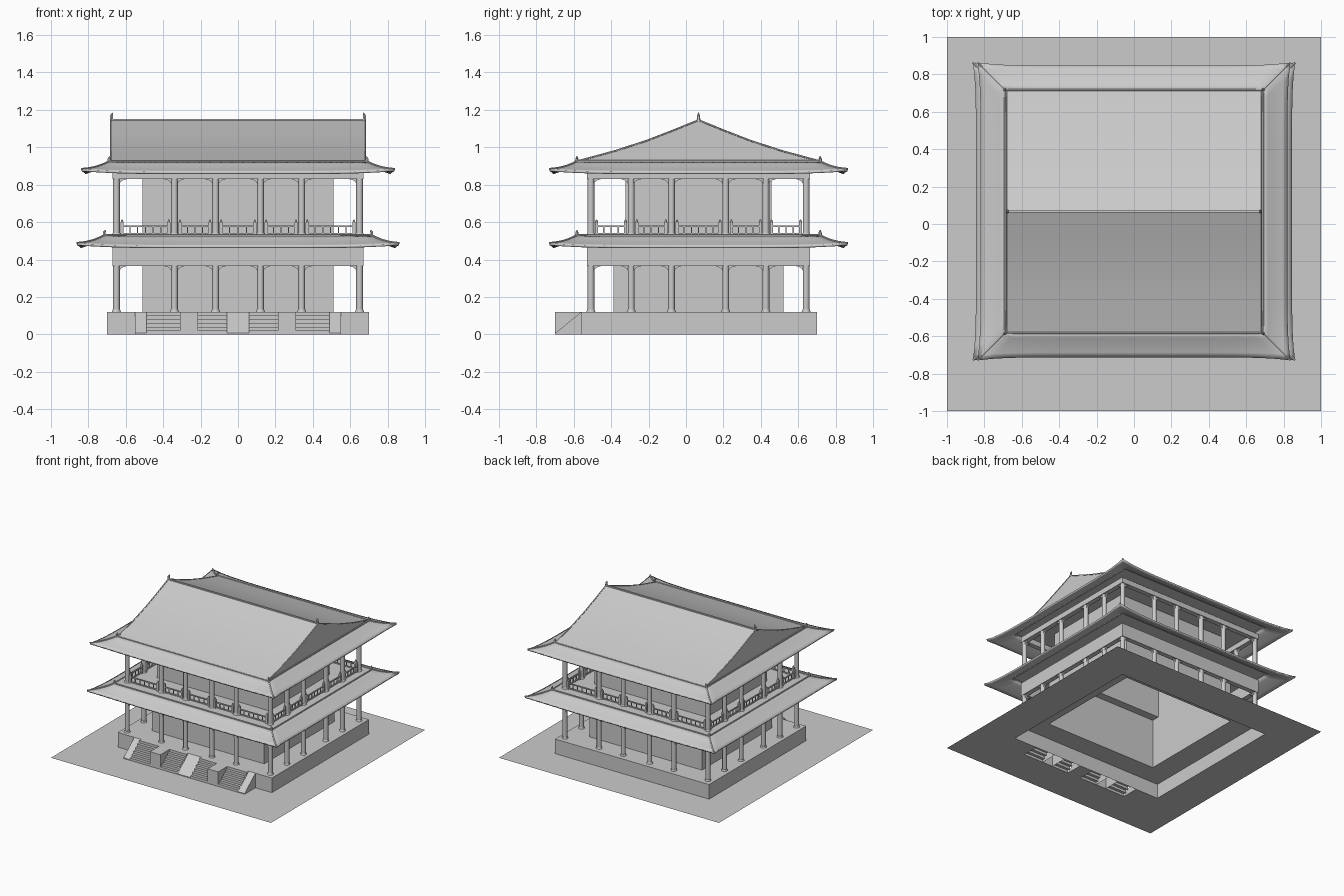
import bpy, bmesh, math
from mathutils import Matrix, Vector

if "Cube" in bpy.data.objects:
    bpy.data.objects.remove(bpy.data.objects["Cube"])

CY = 0.067                                   # building centre in y
COL_X = [-0.65, -0.34, -0.12, 0.12, 0.34, 0.65]
COL_Y = [CY + d for d in (-0.575, -0.36, -0.145, 0.145, 0.36, 0.575)]


def finish(name, bm, smooth=False):
    bmesh.ops.recalc_face_normals(bm, faces=bm.faces)
    me = bpy.data.meshes.new(name)
    bm.to_mesh(me)
    bm.free()
    ob = bpy.data.objects.new(name, me)
    bpy.context.collection.objects.link(ob)
    if smooth:
        bpy.context.view_layer.objects.active = ob
        ob.select_set(True)
        bpy.ops.object.shade_smooth_by_angle(angle=math.radians(35))
        ob.select_set(False)
    return ob


def face(bm, pts):
    return bm.faces.new([bm.verts.new(p) for p in pts])


def prism(bm, pts, vec):
    f = face(bm, pts)
    ext = bmesh.ops.extrude_face_region(bm, geom=[f], use_keep_orig=True)
    bmesh.ops.translate(bm, vec=vec, verts=[v for v in ext['geom'] if isinstance(v, bmesh.types.BMVert)])


def box(bm, x0, x1, y0, y1, z0, z1, skip=()):
    v = [bm.verts.new((x, y, z)) for z in (z0, z1) for y in (y0, y1) for x in (x0, x1)]
    quads = dict(bottom=(0, 2, 3, 1), top=(4, 5, 7, 6), front=(0, 1, 5, 4),
                 back=(2, 6, 7, 3), left=(0, 4, 6, 2), right=(1, 3, 7, 5))
    for k, q in quads.items():
        if k not in skip:
            bm.faces.new([v[i] for i in q])


def ring(bm, outer, inner, z):
    (a, b, c, d), (e, f, g, h) = outer, inner     # x0, x1, y0, y1
    o = [(a, c), (b, c), (b, d), (a, d)]
    i = [(e, g), (f, g), (f, h), (e, h)]
    for k in range(4):
        n = (k + 1) % 4
        face(bm, [(*p, z) for p in (o[k], o[n], i[n], i[k])])


def tube(bm, p, q, r1, r2=None, seg=12):
    p, q = Vector(p), Vector(q)
    d = q - p
    m = Matrix.Translation((p + q) / 2) @ d.to_track_quat('Z', 'Y').to_matrix().to_4x4()
    bmesh.ops.create_cone(bm, cap_ends=True, segments=seg, radius1=r1,
                          radius2=r1 if r2 is None else r2, depth=d.length, matrix=m)


# ground sheet, open under the platform and the stairs
bm = bmesh.new()
for x0, x1, y0, y1 in [(-1, 1, 0.7, 1), (-1, 1, -1, -0.7), (-1, -0.7, -0.7, 0.7), (0.7, 1, -0.7, 0.7),
                       (-0.7, -0.55, -0.7, -0.56), (0.55, 0.7, -0.7, -0.56)]:
    face(bm, [(x0, y0, 0), (x1, y0, 0), (x1, y1, 0), (x0, y1, 0)])
finish("ground_sheet", bm)

# platform, hollow, with opening under the hall
HALL1 = (-0.51, 0.51, CY - 0.455, CY + 0.455)
HALL2 = (-0.51, 0.51, CY - 0.39, CY + 0.39)
bm = bmesh.new()
box(bm, -0.7, 0.7, -0.56, 0.7, 0, 0.12, skip=("top", "bottom"))
ring(bm, (-0.7, 0.7, -0.56, 0.7), HALL1, 0.12)
finish("platform", bm)

# front stairs with sloped cheeks and square blocks between
bm = bmesh.new()
N = 6
for x0, x1 in [(-0.49, -0.31), (-0.215, -0.06), (0.06, 0.215), (0.31, 0.49)]:
    for i in range(N):
        y, z = -0.7 + 0.14 * i / N, 0.12 * i / N
        y2, z2 = y + 0.14 / N, z + 0.12 / N
        face(bm, [(x0, y, z), (x1, y, z), (x1, y, z2), (x0, y, z2)])
        face(bm, [(x0, y, z2), (x1, y, z2), (x1, y2, z2), (x0, y2, z2)])
finish("stair_steps", bm)
bm = bmesh.new()
for x0, x1 in [(-0.55, -0.49), (-0.06, 0.06), (0.49, 0.55)]:
    prism(bm, [(x0, -0.7, 0), (x0, -0.56, 0), (x0, -0.56, 0.12), (x0, -0.7, 0.006)], (x1 - x0, 0, 0))
finish("stair_ramps", bm)
bm = bmesh.new()
for x0 in (-0.31, 0.215):
    box(bm, x0, x0 + 0.095, -0.7, -0.56, 0, 0.12, skip=("bottom",))
finish("stair_blocks", bm)

# hall walls on both storeys
for name, h, z0, z1 in (("lower_hall", HALL1, 0.12, 0.53), ("upper_hall", HALL2, 0.53, 0.9)):
    bm = bmesh.new()
    box(bm, *h, z0, z1, skip=("top", "bottom"))
    finish(name, bm)

# upper floor and upper veranda ceiling
for name, hx, hy, z in (("upper_floor", 0.715, 0.65, 0.53), ("upper_ceiling", 0.67, 0.597, 0.872)):
    bm = bmesh.new()
    ring(bm, (-hx, hx, CY - hy, CY + hy), HALL2, z)
    finish(name, bm)

# column perimeter
EX, EY = COL_X[-1], COL_Y[-1] - CY
COLS = [(x, CY + s * EY) for x in COL_X for s in (-1, 1)]
COLS += [(s * EX, y) for y in COL_Y[1:-1] for s in (-1, 1)]
# bays as start, end points between neighbouring columns
BAYS = [((a, CY + s * EY), (b, CY + s * EY)) for a, b in zip(COL_X, COL_X[1:]) for s in (-1, 1)]
BAYS += [((s * EX, a), (s * EX, b)) for a, b in zip(COL_Y, COL_Y[1:]) for s in (-1, 1)]


def storey(tag, z0, zb, z1):
    bm = bmesh.new()
    for x, y in COLS:
        tube(bm, (x, y, z0), (x, y, z1 - 0.01), 0.018)
        tube(bm, (x, y, z0), (x, y, z0 + 0.012), 0.024, 0.02)
    finish(tag + "_columns", bm, True)
    bm = bmesh.new()
    t = 0.02
    for s in (-1, 1):
        y, x = CY + s * EY, s * EX
        box(bm, -EX - t, EX + t, y - t, y + t, zb, z1)
        box(bm, x - t, x + t, CY - EY + t, CY + EY - t, zb, z1)
    finish(tag + "_beams", bm)
    # curved corner brackets under the beams
    bm = bmesh.new()
    for a, b in BAYS:
        for p, q in ((a, b), (b, a)):
            p, q = Vector((*p, 0)), Vector((*q, 0))
            d = (q - p).normalized()
            n = Vector((-d.y, d.x, 0)) * 0.008
            prof = [(0.015, 0), (0.055, 0), (0.035, -0.006), (0.023, -0.014), (0.015, -0.03)]
            prism(bm, [p + d * u + Vector((0, 0, zb + w)) - n for u, w in prof], n * 2)
    finish(tag + "_brackets", bm)


storey("lower", 0.12, 0.365, 0.475)
storey("upper", 0.53, 0.83, 0.875)

# balcony railing
bm = bmesh.new()
for a, b in BAYS:
    a, b = Vector((*a, 0)), Vector((*b, 0))
    d = (b - a).normalized()
    a, b = a + d * 0.03, b - d * 0.03
    side = Vector((abs(d.y), abs(d.x), 0))
    along = Vector((abs(d.x), abs(d.y), 0))

    def bar(p, q, hw, z0, z1, pad=0.0):
        e = side * hw + along * pad
        box(bm, p.x - e.x, q.x + e.x, p.y - e.y, q.y + e.y, z0, z1)
    bar(a, b, 0.005, 0.574, 0.582)
    bar(a, b, 0.005, 0.534, 0.542)
    for p in (a, b):
        bar(p, p, 0.008, 0.53, 0.598, 0.008)
        tube(bm, p + Vector((0, 0, 0.598)), p + Vector((0, 0, 0.614)), 0.009, 0.003, 6)
    n = max(3, round((b - a).length / 0.04))
    for i in range(1, n):
        p = a.lerp(b, i / n)
        bar(p, p, 0.003, 0.54, 0.576, 0.003)
finish("balcony_railing", bm)


# flared roof skirts with upturned corners
def skirt_point(u, t, hx, hy, run, ztop, zlow, side):
    sx, sy = hx + run * t, hy + run * t
    z = ztop - (ztop - zlow) * (1.3 * t - 0.3 * t * t) + 0.016 * abs(u) ** 5 * t ** 2
    out = 0.016 * abs(u) ** 8 * t ** 2
    fx, fy = sx + out, sy + out
    if side % 2 == 0:
        x, y = u * fx, -fy
    else:
        x, y = fx, u * fy
    if side >= 2:
        x, y = -x, -y
    return (x, CY + y, z)


def finial(bm, x, y, z, h, r=0.008):
    tube(bm, (x, y, z - 0.012), (x, y, z + h * 0.6), r * 1.3, r, 6)
    s = math.copysign(0.006, x)
    tube(bm, (x, y, z + h * 0.55), (x - s, y, z + h), r, r * 0.4, 6)


def skirt(tag, hx, hy, run, ztop, zlow):
    args = (hx, hy, run, ztop, zlow)
    bm = bmesh.new()
    nu, nt = 24, 5
    for side in range(4):
        g = [[bm.verts.new(skirt_point(-1 + 2 * i / nu, j / nt, *args, side)) for i in range(nu + 1)]
             for j in range(nt + 1)]
        for j in range(nt):
            for i in range(nu):
                bm.faces.new((g[j][i], g[j][i + 1], g[j + 1][i + 1], g[j + 1][i]))
    bmesh.ops.remove_doubles(bm, verts=bm.verts, dist=1e-4)
    ob = finish(tag + "_roof_skirt", bm, True)
    if ob.data.polygons[0].normal.z < 0:
        ob.data.flip_normals()
    m = ob.modifiers.new("thickness", 'SOLIDIFY')
    m.thickness, m.offset = 0.012, -1
    # hip ridges, top border ridge and corner finials
    bm = bmesh.new()
    for side in range(4):
        pts = [skirt_point(1, t / 6, *args, side) for t in range(7)]
        for p, q in zip(pts, pts[1:]):
            tube(bm, p, q, 0.006, seg=6)
        p, q = skirt_point(-1, 0, *args, side), skirt_point(1, 0, *args, side)
        tube(bm, p, q, 0.006, seg=6)
        finial(bm, *q, 0.027)
    finish(tag + "_roof_ridges", bm)


skirt("lower", 0.715, 0.65, 0.13, 0.53, 0.472)
skirt("upper", 0.69, 0.65, 0.13, 0.925, 0.868)

# main gabled roof with sagging slopes
half = [(0.65, 0.925), (0.45, 0.979), (0.28, 1.034), (0.14, 1.088)]
prof = [(-y, z) for y, z in half] + [(0, 1.145)] + half[::-1]
bm = bmesh.new()
prism(bm, [(-0.682, CY + y, z) for y, z in prof], (1.364, 0, 0))
finish("main_roof", bm, True)

# main ridge, gable edge ridges and end finials
bm = bmesh.new()
box(bm, -0.682, 0.682, CY - 0.006, CY + 0.006, 1.135, 1.152)
for s in (-1, 1):
    for (y0, z0), (y1, z1) in zip(prof, prof[1:]):
        tube(bm, (s * 0.68, CY + y0, z0), (s * 0.68, CY + y1, z1), 0.005, seg=6)
    finial(bm, s * 0.676, CY, 1.15, 0.034)
finish("main_roof_ridges", bm)
